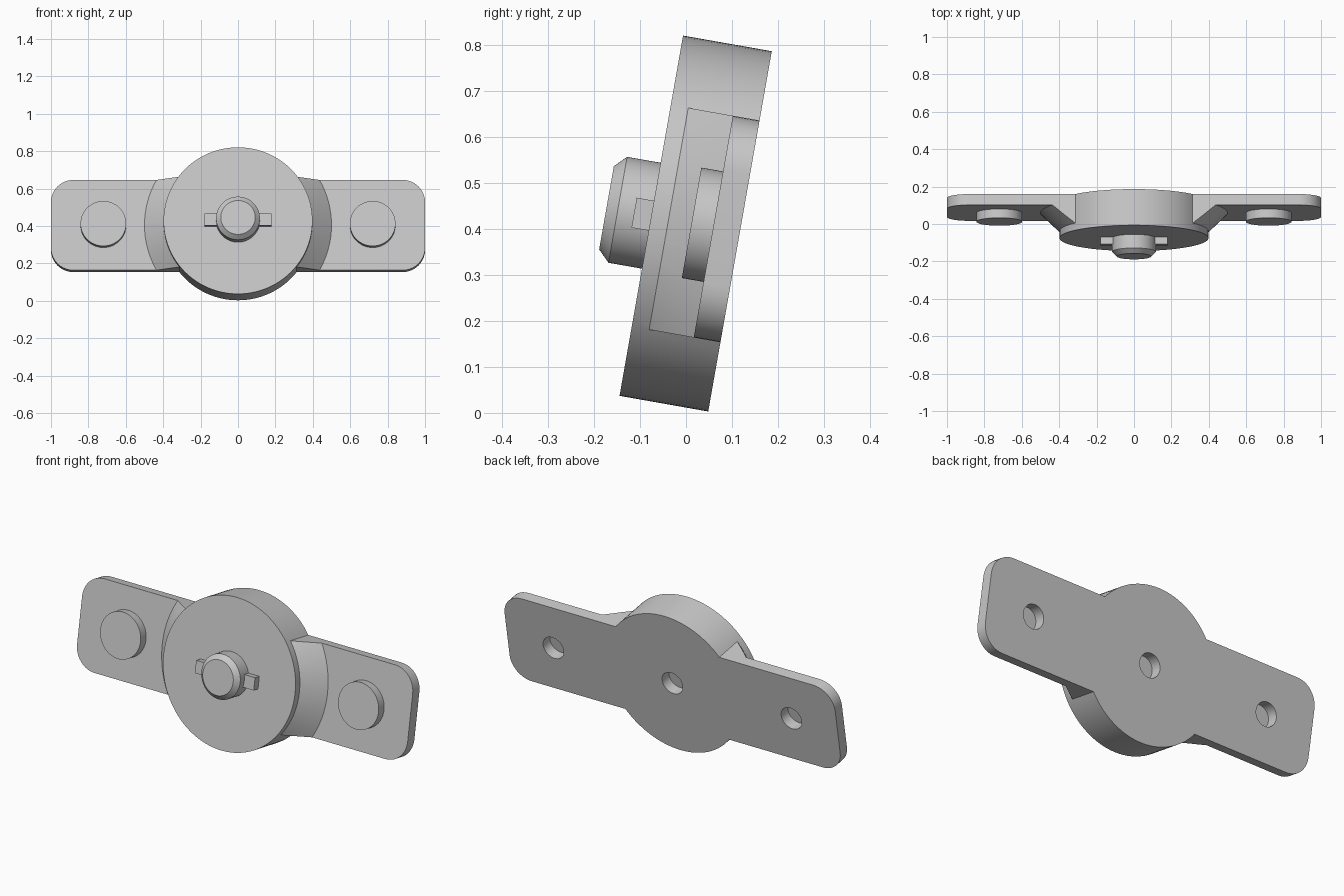
import bpy, bmesh, math
from mathutils import Matrix, Vector

if "Cube" in bpy.data.objects:
    bpy.data.objects.remove(bpy.data.objects["Cube"], do_unlink=True)

# One grey material for the whole part
grey = bpy.data.materials.new("light grey")
grey.use_nodes = True
colour = (0.58, 0.58, 0.58, 1)
grey.diffuse_color = colour
grey.node_tree.nodes["Principled BSDF"].inputs["Base Color"].default_value = colour

# Everything is built flat (local z = out of the front), then leaned back
LEAN = Matrix.Translation((0, 0.1175, 0.395)) @ Matrix.Rotation(math.radians(80), 4, 'X')
PLATE_T, HALF_H, DISC_R, DISC_T = 0.059, 0.245, 0.398, 0.196
BOSS_X = 0.72


def finish(name, bm):
    bmesh.ops.recalc_face_normals(bm, faces=bm.faces)
    mesh = bpy.data.meshes.new(name)
    bm.to_mesh(mesh)
    bm.free()
    mesh.materials.append(grey)
    obj = bpy.data.objects.new(name, mesh)
    bpy.context.collection.objects.link(obj)
    obj.matrix_world = LEAN
    return obj


def turned(name, profile, x=0, clip=None, segments=96):
    """Solid of revolution from (radius, height) points, optionally clipped in y."""
    bm = bmesh.new()
    rings = []
    for r, h in profile:
        rings.append([bm.verts.new((x + r * math.cos(a), r * math.sin(a), h))
                      for a in (math.tau * i / segments for i in range(segments))])
    for lo, hi in zip(rings, rings[1:]):
        for i in range(segments):
            j = (i + 1) % segments
            bm.faces.new((lo[i], lo[j], hi[j], hi[i]))
    bm.faces.new(rings[0][::-1])
    bm.faces.new(rings[-1])
    if clip:
        for side in (1, -1):
            cut = bmesh.ops.bisect_plane(
                bm, geom=bm.verts[:] + bm.edges[:] + bm.faces[:],
                plane_co=(0, side * clip, 0), plane_no=(0, side, 0), clear_outer=True)
            edges = [e for e in cut["geom_cut"] if isinstance(e, bmesh.types.BMEdge)]
            bmesh.ops.edgeloop_fill(bm, edges=edges)
    return finish(name, bm)


def block(name, low, high, corner=0):
    """Box between two corners, with optional rounded upright edges."""
    low, high = Vector(low), Vector(high)
    bm = bmesh.new()
    bmesh.ops.create_cube(bm, size=1)
    for v in bm.verts:
        v.co = (low + high) / 2 + v.co * (high - low)
    if corner:
        upright = [e for e in bm.edges if abs(e.verts[0].co.z - e.verts[1].co.z) > 0.01]
        bmesh.ops.bevel(bm, geom=upright, offset=corner, segments=10,
                        profile=0.5, affect='EDGES')
    return finish(name, bm)


def combine(target, other, operation):
    mod = target.modifiers.new(operation.lower(), 'BOOLEAN')
    mod.operation, mod.solver, mod.object = operation, 'EXACT', other
    bpy.context.view_layer.update()
    bpy.ops.object.select_all(action='DESELECT')
    bpy.context.view_layer.objects.active = target
    target.select_set(True)
    bpy.ops.object.modifier_apply(modifier=mod.name)
    bpy.data.objects.remove(other, do_unlink=True)


# Mounting plate joined with the central disc and its sloped shoulders
body = block("mounting_body", (-1, -HALF_H, 0), (1, HALF_H, PLATE_T), corner=0.12)
shoulder = turned("shoulder", [(0.5, 0.02), (0.5, PLATE_T), (0.38, 0.175)], clip=HALF_H)
combine(body, shoulder, 'UNION')
combine(body, turned("disc", [(DISC_R, 0), (DISC_R, DISC_T)]), 'UNION')

# Blind holes in the back
for x, depth in ((-BOSS_X, 0.08), (0, PLATE_T), (BOSS_X, 0.08)):
    combine(body, turned("hole_cutter", [(0.062, -0.05), (0.062, depth)], x), 'DIFFERENCE')
parts = [body]

# Round bosses and key tabs on both sides
for side, word in ((1, "left"), (-1, "right")):
    parts.append(turned(word + "_boss", [(0.122, PLATE_T), (0.122, 0.107)], side * BOSS_X))
    xs = sorted((side * 0.08, side * 0.178))
    parts.append(block(word + "_key_tab", (xs[0], -0.033, 0.18), (xs[1], 0.033, 0.234)))

# Chamfered centre pin
parts.append(turned("centre_pin", [(0.117, 0.18), (0.117, 0.27), (0.092, 0.295)]))

bpy.ops.object.select_all(action='DESELECT')
for part in parts:
    part.select_set(True)
bpy.context.view_layer.objects.active = body
bpy.ops.object.shade_smooth_by_angle(angle=math.radians(25))
